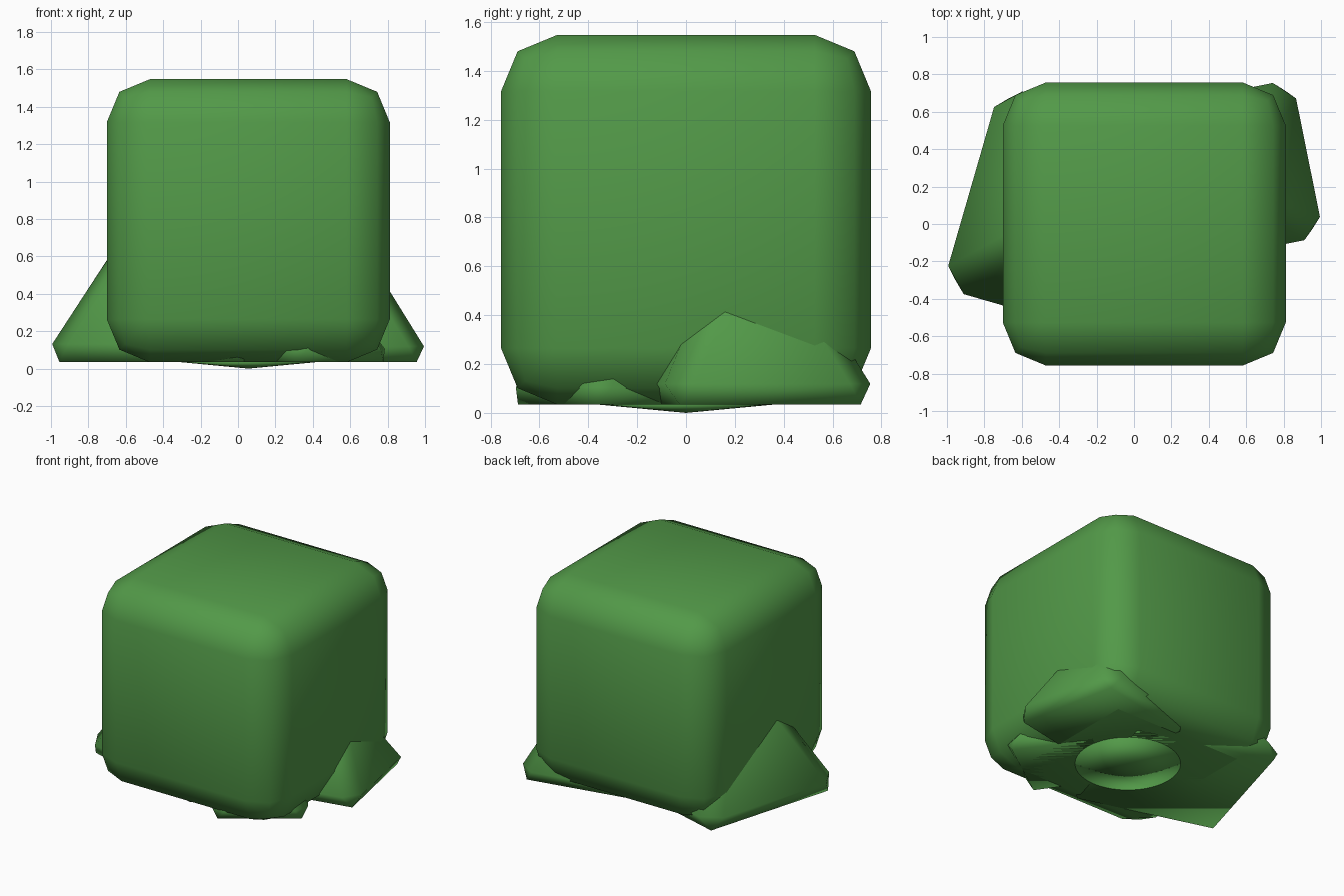
import bpy, bmesh, math
from mathutils import Matrix

if "Cube" in bpy.data.objects:
    bpy.data.objects.remove(bpy.data.objects["Cube"])

green = bpy.data.materials.new("hedge green")
green.diffuse_color = (0.085, 0.32, 0.065, 1)
green.use_nodes = True
green.node_tree.nodes["Principled BSDF"].inputs["Base Color"].default_value = green.diffuse_color

BASE = 0.034  # underside height of the foliage


def finish(name, bm, loc, turn=0):
    bmesh.ops.recalc_face_normals(bm, faces=bm.faces)
    for f in bm.faces:
        f.smooth = True
    mesh = bpy.data.meshes.new(name)
    bm.to_mesh(mesh)
    bm.free()
    mesh.materials.append(green)
    obj = bpy.data.objects.new(name, mesh)
    obj.location = loc
    obj.rotation_euler.z = math.radians(turn)
    bpy.context.collection.objects.link(obj)
    return obj


def bevel(bm, width, segments):
    bmesh.ops.bevel(bm, geom=bm.edges[:], offset=width, offset_type='OFFSET',
                    segments=segments, profile=0.5, affect='EDGES')


# Rounded main block of the bush
bm = bmesh.new()
bmesh.ops.create_cube(bm, size=1.513)
bevel(bm, 0.23, 2)
finish("bush_block", bm, (0.055, 0, BASE + 1.513 / 2))


# Bevelled square pyramids poking out around the foot
def clump(name, x, y, side, width, turn):
    bm = bmesh.new()
    h = side * 0.95
    bmesh.ops.create_cone(bm, cap_ends=True, segments=4, radius1=side / math.sqrt(2),
                          radius2=0, depth=h,
                          matrix=Matrix.Translation((0, 0, h / 2)) @ Matrix.Rotation(math.pi / 4, 4, 'Z'))
    bmesh.ops.remove_doubles(bm, verts=bm.verts, dist=0.0001)
    bevel(bm, width, 1)
    finish(name, bm, (x, y, BASE), turn)


clump("left_clump", -0.329, 0.044, 1.23, 0.11, -16.1)
clump("right_clump", 0.51, 0.27, 0.947, 0.096, 11.4)
clump("front_clump", 0.383, -0.294, 0.725, 0.08, 35)

# Shallow round point under the bush
bm = bmesh.new()
bmesh.ops.create_cone(bm, cap_ends=True, segments=48, radius1=0, radius2=0.38, depth=0.036)
bmesh.ops.remove_doubles(bm, verts=bm.verts, dist=0.0001)
finish("base_point", bm, (0.055, 0, 0.018))
